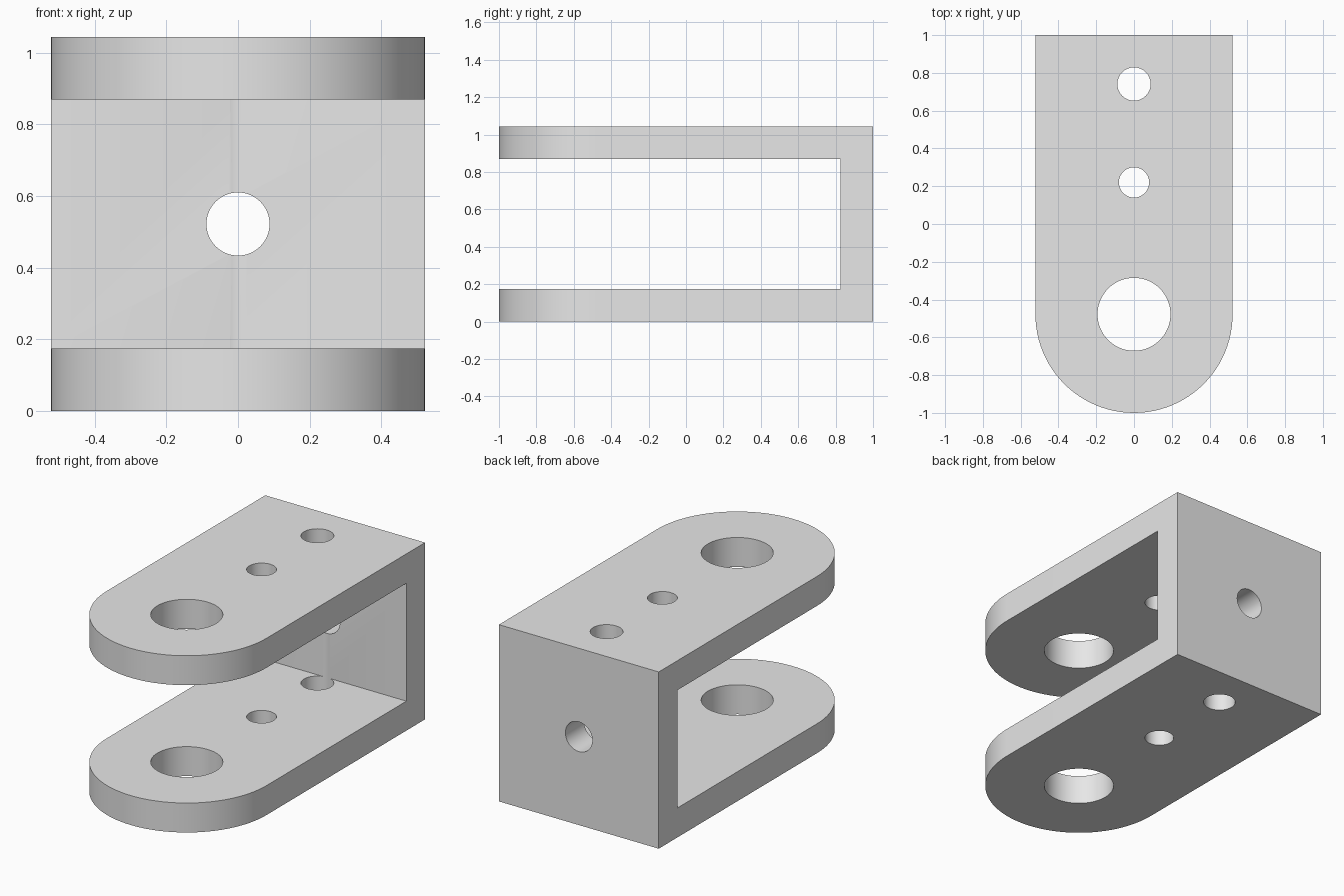
import bpy
import bmesh
from math import cos, sin, pi
from mathutils import Matrix, Vector

HALF_W = 0.522      # half width, also the radius of the rounded ends
HEIGHT = 1.044
WALL = 0.174
ARC_Y = HALF_W - 1  # centre of the rounded ends

if "Cube" in bpy.data.objects:
    bpy.data.objects.remove(bpy.data.objects["Cube"], do_unlink=True)

steel = bpy.data.materials.new("light grey metal")
steel.use_nodes = True
grey = (0.8, 0.8, 0.8, 1)
steel.diffuse_color = grey
steel.node_tree.nodes["Principled BSDF"].inputs["Base Color"].default_value = grey


def prism(name, points, direction):
    """Extrude a closed outline along a direction."""
    bm = bmesh.new()
    face = bm.faces.new([bm.verts.new(p) for p in points])
    result = bmesh.ops.extrude_face_region(bm, geom=[face])
    verts = [v for v in result["geom"] if isinstance(v, bmesh.types.BMVert)]
    bmesh.ops.translate(bm, verts=verts, vec=Vector(direction))
    bmesh.ops.recalc_face_normals(bm, faces=bm.faces)
    return finish(name, bm)


def drill(name, radius, centre, depth, axis="Z"):
    """Cylinder used to cut a hole."""
    bm = bmesh.new()
    turn = Matrix.Rotation(pi / 2, 4, "X") if axis == "Y" else Matrix()
    bmesh.ops.create_cone(bm, cap_ends=True, segments=64, radius1=radius,
                          radius2=radius, depth=depth,
                          matrix=Matrix.Translation(centre) @ turn)
    return finish(name, bm)


def finish(name, bm):
    mesh = bpy.data.meshes.new(name)
    bm.to_mesh(mesh)
    bm.free()
    mesh.materials.append(steel)
    obj = bpy.data.objects.new(name, mesh)
    bpy.context.collection.objects.link(obj)
    return obj


def cut(target, tool, operation):
    """Apply a boolean and discard its tool."""
    tool.hide_render = True
    mod = target.modifiers.new(tool.name, "BOOLEAN")
    mod.operation = operation
    mod.solver = "EXACT"
    mod.object = tool
    bpy.ops.object.modifier_apply(modifier=mod.name)
    bpy.data.objects.remove(tool, do_unlink=True)


# U-shaped side profile, extruded a little wider than needed
side = [(-1.1, 0), (1, 0), (1, HEIGHT), (-1.1, HEIGHT),
        (-1.1, HEIGHT - WALL), (1 - WALL, HEIGHT - WALL),
        (1 - WALL, WALL), (-1.1, WALL)]
bracket = prism("clevis_bracket", [(-0.6, y, z) for y, z in side], (1.2, 0, 0))
bpy.context.view_layer.objects.active = bracket
bracket.select_set(True)

# Plan outline trims the width and rounds the front of both arms
steps = 48
plan = [(HALF_W, 1.1, -0.1), (-HALF_W, 1.1, -0.1)]
plan += [(-HALF_W * cos(pi * i / steps), ARC_Y - HALF_W * sin(pi * i / steps), -0.1)
         for i in range(steps + 1)]
cut(bracket, prism("plan_trim", plan, (0, 0, 1.3)), "INTERSECT")

# Pin hole and two bolt holes through both arms
for name, radius, y in (("pin_hole", 0.193, ARC_Y),
                        ("middle_hole", 0.08, 0.22),
                        ("rear_hole", 0.088, 0.741)):
    cut(bracket, drill(name, radius, (0, y, HEIGHT / 2), 1.4), "DIFFERENCE")

# Bolt hole through the back wall
cut(bracket, drill("back_hole", 0.088, (0, 0.95, HEIGHT / 2), 0.5, "Y"), "DIFFERENCE")

bpy.ops.object.shade_smooth_by_angle()
